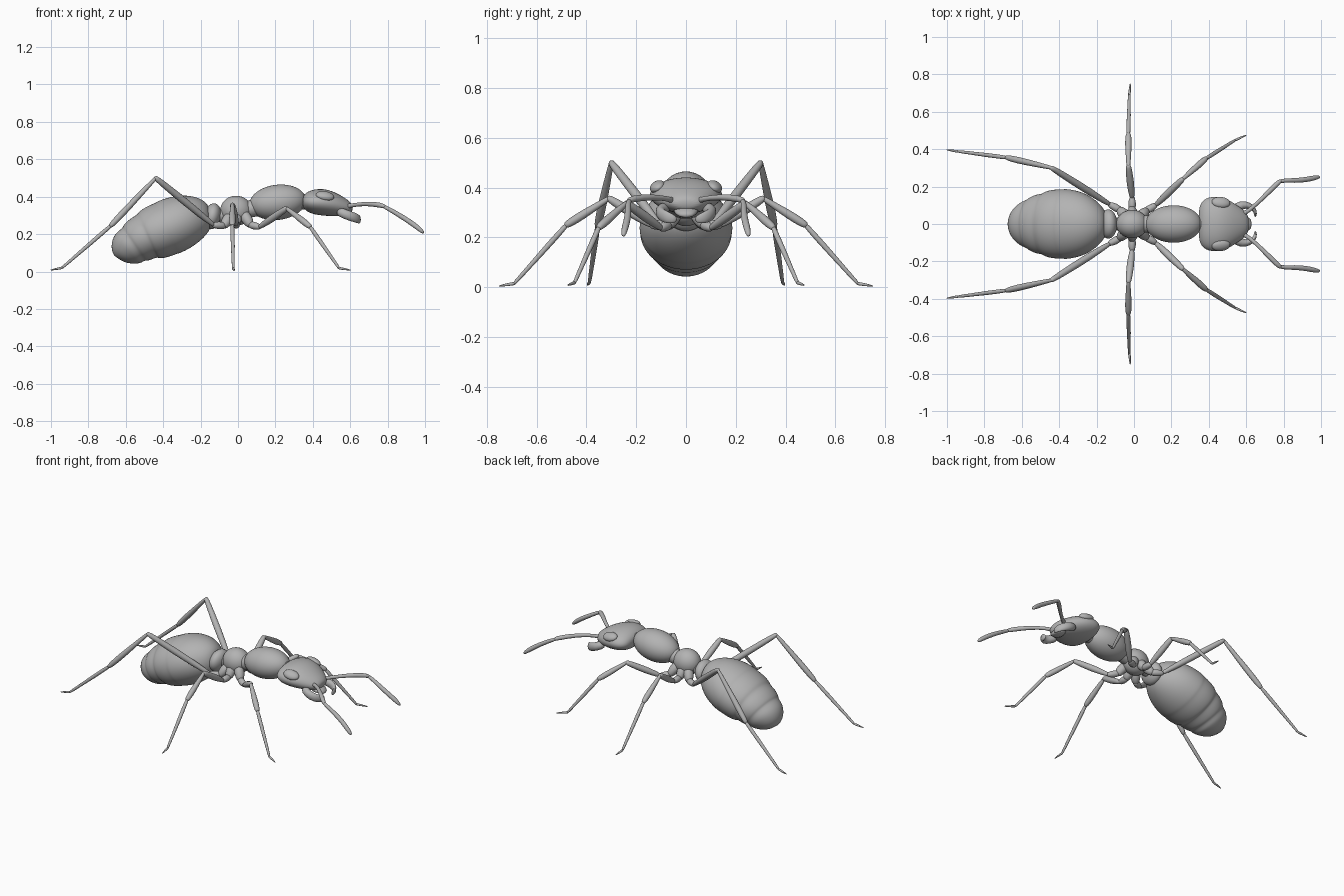
import bpy, bmesh, math
from mathutils import Vector, Matrix

if "Cube" in bpy.data.objects:
    bpy.data.objects.remove(bpy.data.objects["Cube"])

mat = bpy.data.materials.new("clay grey")
mat.diffuse_color = (0.45, 0.45, 0.45, 1)
mat.use_nodes = True
mat.node_tree.nodes["Principled BSDF"].inputs["Base Color"].default_value = mat.diffuse_color


def finish(name, bm, mirror=False, subdiv=0):
    bmesh.ops.recalc_face_normals(bm, faces=bm.faces)
    for f in bm.faces:
        f.smooth = True
    me = bpy.data.meshes.new(name)
    bm.to_mesh(me)
    bm.free()
    me.materials.append(mat)
    ob = bpy.data.objects.new(name, me)
    bpy.context.collection.objects.link(ob)
    if mirror:
        m = ob.modifiers.new("mirror", 'MIRROR')
        m.use_axis = (False, True, False)
    if subdiv:
        m = ob.modifiers.new("smooth", 'SUBSURF')
        m.levels = m.render_levels = subdiv
    return ob


def add_loft(bm, stations, sides=16):
    """Elliptical rings (centre, side radius, up radius) skinned along a path."""
    pts = [Vector(s[0]) for s in stations]
    rings = []
    for i, (c, rs, ru) in enumerate(stations):
        t = (pts[min(i + 1, len(pts) - 1)] - pts[max(i - 1, 0)]).normalized()
        side = t.cross(Vector((0, 0, 1))).normalized()
        up = side.cross(t)
        rings.append([bm.verts.new(pts[i] + side * rs * math.cos(a) + up * ru * math.sin(a))
                      for a in (2 * math.pi * k / sides for k in range(sides))])
    for a, b in zip(rings, rings[1:]):
        for k in range(sides):
            n = (k + 1) % sides
            bm.faces.new((a[k], a[n], b[n], b[k]))
    bm.faces.new(rings[0])
    bm.faces.new(rings[-1])


def loft(name, stations, mirror=False, subdiv=2):
    bm = bmesh.new()
    add_loft(bm, stations)
    return finish(name, bm, mirror, subdiv)


def ball(name, centre, radii, tilt=0, mirror=False, spin=0):
    bm = bmesh.new()
    m = (Matrix.Translation(centre) @ Matrix.Rotation(spin, 4, 'X')
         @ Matrix.Rotation(tilt, 4, 'Y') @ Matrix.Diagonal((*radii, 1)))
    bmesh.ops.create_uvsphere(bm, u_segments=40, v_segments=24, radius=1, matrix=m)
    return finish(name, bm, mirror)


def limb(name, segments):
    """Overlapping tapered segments: (start, end, list of radii along it)."""
    bm = bmesh.new()
    for a, b, radii in segments:
        a, b = Vector(a), Vector(b)
        n = len(radii) - 1
        st = [(a.lerp(b, i / n), r, r) for i, r in enumerate(radii)]
        d = (b - a).normalized()
        st = [(a - d * radii[0] * .5, radii[0] * .5, radii[0] * .5)] + st
        st.append((b + d * radii[-1] * .5, radii[-1] * .5, radii[-1] * .5))
        add_loft(bm, st, 10)
    return finish(name, bm, True, 1)


# Gaster: distance along tilted axis, upper reach, lower reach, half width
axis, perp = Vector((-.906, 0, -.424)), Vector((-.424, 0, .906))
origin = Vector((-.15, 0, .29))
gaster = [(-.012, .055, -.02, .03), (0, .09, -.05, .075), (.035, .132, -.08, .118), (.09, .17, -.099, .16),
          (.155, .193, -.109, .184), (.22, .2, -.11, .193), (.228, .196, -.106, .189),
          (.28, .2, -.103, .19), (.335, .193, -.09, .178), (.343, .18, -.078, .166),
          (.38, .178, -.076, .163), (.42, .162, -.075, .147), (.428, .15, -.065, .136),
          (.46, .145, -.07, .128), (.485, .128, -.069, .11), (.515, .09, -.055, .082),
          (.532, .05, -.035, .045), (.536, .025, -.015, .02)]
loft("gaster", [(origin + axis * s + perp * (u + l) / 2, w, (u - l) / 2) for s, u, l, w in gaster])

# Waist nodes, thorax and the thin links between them
ball("petiole_node", (-.137, 0, .295), (.046, .078, .07), math.radians(12))
ball("rear_thorax", (-.01, 0, .325), (.085, .075, .08))
ball("front_thorax", (.212, 0, .37), (.152, .1, .094), math.radians(-7))
loft("body_links", [((x, 0, z), r, r) for x, z, r in
                    [(-.2, .28, .035), (-.09, .30, .036), (0, .32, .04), (.07, .335, .05),
                     (.2, .37, .05), (.34, .375, .045), (.4, .37, .04)]])

# Head, flattened and narrowing to the front
head = [(.345, .372, .07, .02), (.357, .372, .12, .046), (.395, .373, .148, .067),
        (.45, .372, .150, .074), (.5, .361, .135, .068), (.55, .347, .104, .055),
        (.592, .337, .072, .038), (.614, .334, .04, .018)]
loft("head", [((x, 0, z), w, h) for x, z, w, h in head])
ball("eye", (.465, .115, .404), (.05, .032, .022), math.radians(10), True, math.radians(-30))

# Jaws curve forward and in
loft("jaw", [((.53, .075, .325), .025, .025), ((.575, .105, .305), .025, .026),
             ((.62, .1, .29), .018, .026), ((.652, .07, .278), .01, .024),
             ((.648, .035, .27), .006, .012)], True, 1)
loft("mouth_plate", [((.55, 0, .315), .06, .03), ((.6, 0, .3), .045, .02),
                     ((.63, 0, .285), .025, .01)], False, 1)

# Antennae: long scape, then a bent, slightly thicker whip
loft("antenna_scape", [((.57, .05, .345), .016, .016), ((.61, .065, .355), .009, .009),
                       ((.69, .14, .364), .012, .012), ((.765, .217, .355), .015, .015),
                       ((.79, .236, .345), .009, .009)], True, 1)
loft("antenna_whip", [((.77, .225, .352), .009, .009), ((.80, .233, .338), .011, .011),
                      ((.86, .232, .303), .013, .013), ((.92, .237, .265), .014, .014),
                      ((.97, .248, .228), .014, .014), ((.995, .252, .204), .007, .007)], True, 1)

# Legs: body joint, coxa end, trochanter, knee, ankle, heel, toe
legs = {
    "front_leg": [(.03, .035, .31), (.065, .07, .25), (.115, .1, .238), (.26, .24, .338),
                  (.385, .35, .24), (.54, .448, .018), (.6, .475, .008)],
    "middle_leg": [(-.01, .035, .31), (-.01, .08, .25), (-.01, .14, .25), (-.03, .31, .357),
                   (-.03, .48, .25), (-.025, .69, .015), (-.02, .75, .005)],
    "hind_leg": [(-.04, .035, .3), (-.075, .075, .245), (-.13, .105, .248), (-.44, .3, .5),
                 (-.68, .355, .245), (-.94, .388, .02), (-1.0, .396, .008)],
}
for name, p in legs.items():
    limb(name, [
        (p[0], p[1], [.028, .034, .024]),
        (p[1], p[2], [.02, .023, .016]),
        (p[2], p[3], [.013, .019, .021, .019, .016]),
        (p[3], p[4], [.011, .014, .017, .019, .016]),
        (p[4], p[5], [.011, .012, .011, .009, .008]),
        (p[5], p[6], [.008, .006, .003]),
    ])
